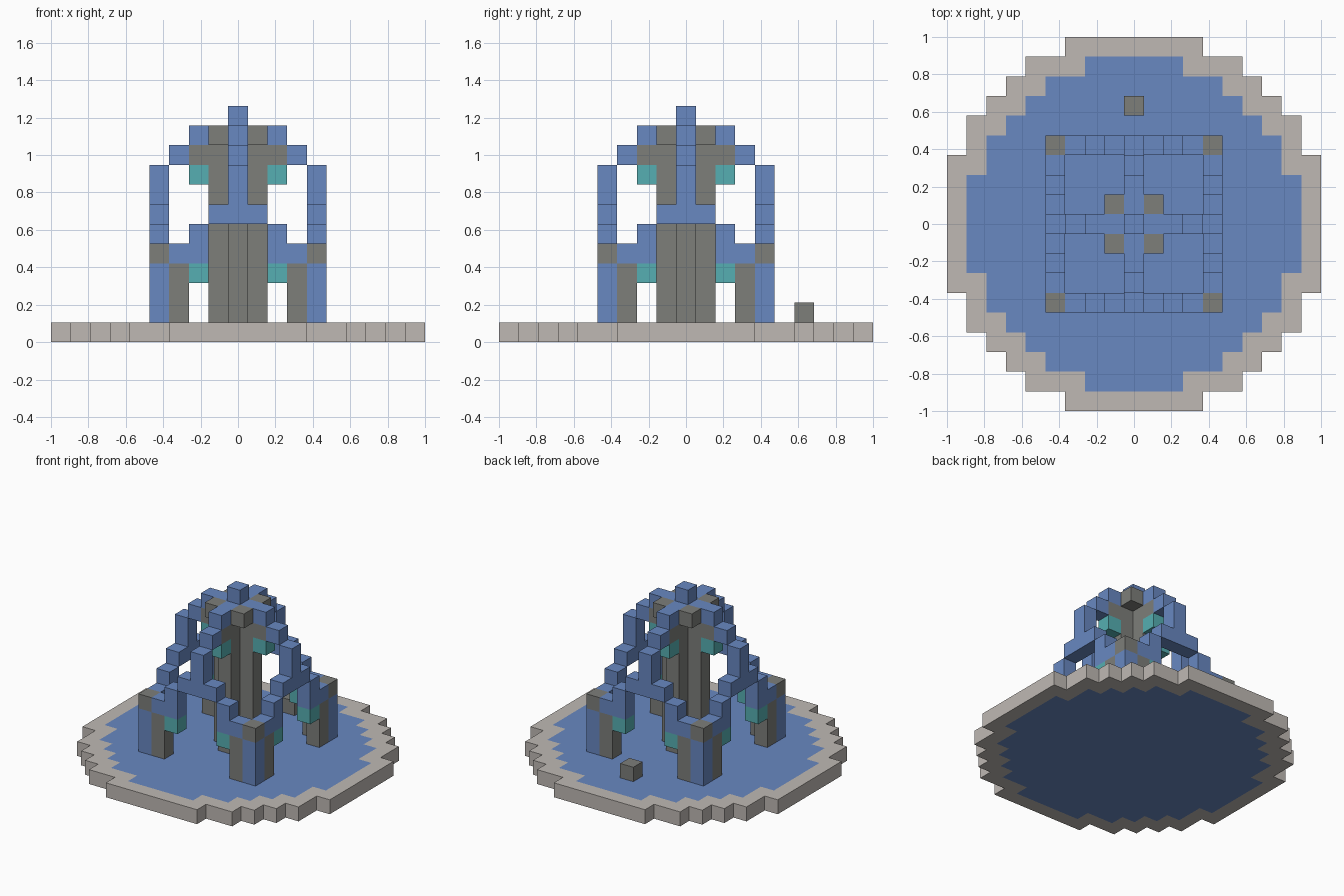
import bpy
import bmesh
from mathutils import Vector

old = bpy.data.objects.get("Cube")
if old:
    bpy.data.objects.remove(old, do_unlink=True)

U = 2 / 19  # edge of one block
COLOURS = {
    "pale_stone": (0.52, 0.485, 0.455),
    "water_blue": (0.138, 0.246, 0.535),
    "dark_stone": (0.205, 0.209, 0.195),
    "teal": (0.093, 0.43, 0.445),
}
materials = {}
for name, rgb in COLOURS.items():
    mat = bpy.data.materials.new(name)
    mat.use_nodes = True
    mat.diffuse_color = (*rgb, 1)
    mat.node_tree.nodes["Principled BSDF"].inputs["Base Color"].default_value = (*rgb, 1)
    materials[name] = mat

cells = {}  # block position -> (part, colour)


def block(part, colour, xs, ys, zs):
    """Fill a box of blocks; each range is (first, last)."""
    for x in range(xs[0], xs[1] + 1):
        for y in range(ys[0], ys[1] + 1):
            for z in range(zs[0], zs[1] + 1):
                cells[x, y, z] = (part, colour)


def around(part, colour, x, y, zs, mirror=False):
    """Place one upright stack in all four quarter turns, optionally mirrored."""
    for sx in ((x, -x) if mirror else (x,)):
        px, py = sx, y
        for _ in range(4):
            block(part, colour, (px, px), (py, py), zs)
            px, py = -py, px


# Round basin: half widths of each row, from the middle row outwards
for part, colour, widths in (
    ("basin_rim", "pale_stone", (9, 9, 9, 9, 8, 8, 7, 6, 5, 3)),
    ("pool_water", "water_blue", (8, 8, 8, 7, 7, 6, 5, 4, 2)),
):
    for row, w in enumerate(widths):
        for y in (row, -row):
            block(part, colour, (-w, w), (y, y), (0, 0))

# Corner pillars, L-shaped in plan with a dark cap on the corner
around("corner_pillars", "water_blue", 4, 4, (1, 3))
around("pillar_caps", "dark_stone", 4, 4, (4, 4))
around("pillar_sides", "dark_stone", 3, 4, (1, 3), True)
around("lower_lanterns", "teal", 2, 4, (3, 3), True)

# Stepped arches between the pillars
around("side_arches", "water_blue", 3, 4, (4, 4), True)
around("side_arches", "water_blue", 2, 4, (4, 5), True)
around("side_arches", "water_blue", 1, 4, (6, 6), True)
around("side_arches", "water_blue", 0, 4, (6, 6))

# Central column with a cross-shaped plan
block("central_column", "dark_stone", (0, 0), (0, 0), (1, 9))
around("central_column", "dark_stone", 0, 1, (1, 9))
around("column_brackets", "dark_stone", 0, 2, (9, 9))
around("upper_lanterns", "teal", 0, 2, (8, 8))
around("crown_corners", "dark_stone", 1, 1, (10, 10))

# Water jets stepping down from the crown to the arches
block("crown", "water_blue", (0, 0), (0, 0), (10, 11))
around("water_jets", "water_blue", 0, 1, (10, 10))
around("water_jets", "water_blue", 0, 2, (10, 10))
around("water_jets", "water_blue", 0, 3, (9, 9))
around("water_jets", "water_blue", 0, 4, (7, 8))

# Single stone standing in the pool at the back
block("loose_stone", "dark_stone", (0, 0), (6, 6), (1, 1))


def build(part, colour):
    """Make one object from the exposed sides of a part's blocks."""
    bm = bmesh.new()
    for cell, owner in cells.items():
        if owner != (part, colour):
            continue
        centre = Vector(cell) + Vector((0, 0, 0.5))
        for axis in range(3):
            for sign in (-1, 1):
                n = Vector((0, 0, 0))
                n[axis] = sign
                if tuple(int(c + d) for c, d in zip(cell, n)) in cells:
                    continue
                a = Vector((0, 0, 0))
                a[(axis + 1) % 3] = 1
                b = n.cross(a)
                mid = centre + n / 2
                corners = (-a - b, a - b, a + b, b - a)
                bm.faces.new([bm.verts.new((mid + c / 2) * U) for c in corners])
    bmesh.ops.remove_doubles(bm, verts=bm.verts, dist=U / 100)
    mesh = bpy.data.meshes.new(part)
    bm.to_mesh(mesh)
    bm.free()
    mesh.materials.append(materials[colour])
    bpy.context.scene.collection.objects.link(bpy.data.objects.new(part, mesh))


for part, colour in dict.fromkeys(cells.values()):
    build(part, colour)
